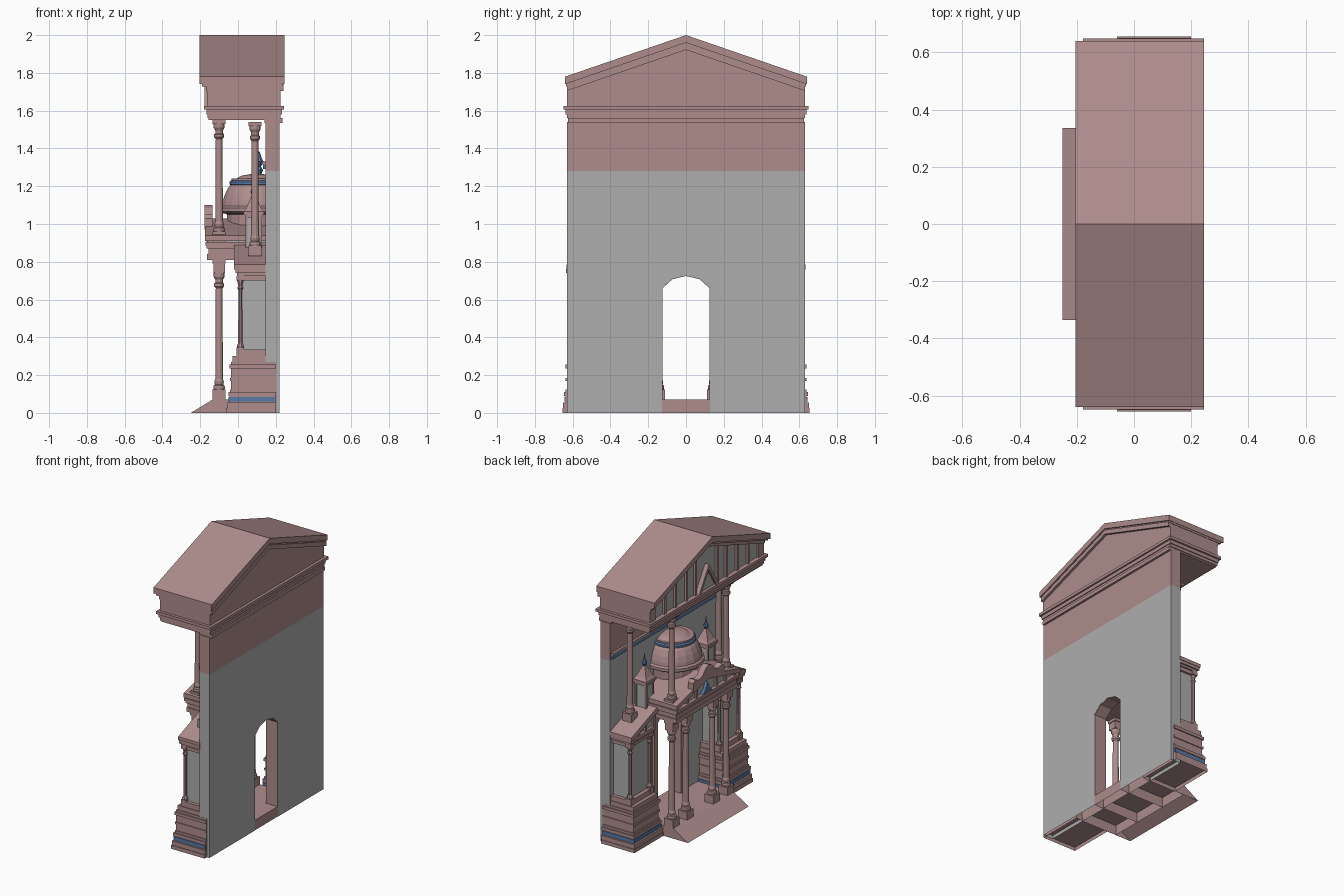
import bpy, bmesh, math
from mathutils import Matrix

if "Cube" in bpy.data.objects:
    bpy.data.objects.remove(bpy.data.objects["Cube"])


def material(name, rgb):
    m = bpy.data.materials.new(name)
    m.diffuse_color = (*rgb, 1)
    m.use_nodes = True
    m.node_tree.nodes["Principled BSDF"].inputs["Base Color"].default_value = m.diffuse_color
    return m


PINK = material("rose_stone", (0.425, 0.265, 0.265))
BLUE = material("blue_glaze", (0.1, 0.19, 0.38))
GREY = material("grey_stone", (0.42, 0.42, 0.42))


def finish(name, bm, mat):
    # Undersides on the ground are left open
    bmesh.ops.recalc_face_normals(bm, faces=bm.faces)
    ground = [f for f in bm.faces if all(v.co.z < 1e-4 for v in f.verts)]
    bmesh.ops.delete(bm, geom=ground, context="FACES_ONLY")
    me = bpy.data.meshes.new(name)
    bm.to_mesh(me)
    bm.free()
    ob = bpy.data.objects.new(name, me)
    bpy.context.collection.objects.link(ob)
    me.materials.append(mat)
    return ob


def add_box(bm, x0, x1, y0, y1, z0, z1):
    m = Matrix.Translation(((x0 + x1) / 2, (y0 + y1) / 2, (z0 + z1) / 2))
    bmesh.ops.create_cube(bm, size=1, matrix=m @ Matrix.Diagonal((x1 - x0, abs(y1 - y0), z1 - z0, 1)))


def box(name, x0, x1, y0, y1, z0, z1, mat=PINK):
    bm = bmesh.new()
    add_box(bm, x0, x1, y0, y1, z0, z1)
    return finish(name, bm, mat)


def stack(name, x0, x1, y0, y1, layers, mat=PINK, back=0):
    """Stepped moulding: each layer is (z0, z1, outward offset)."""
    bm = bmesh.new()
    for z0, z1, o in layers:
        add_box(bm, x0 - o, x1 + o * back, y0 - o, y1 + o, z0, z1)
    return finish(name, bm, mat)


def prism(name, pts, x0, x1, mat=PINK):
    """Extrude a (y, z) outline along x."""
    bm = bmesh.new()
    f = bm.faces.new([bm.verts.new((x0, y, z)) for y, z in pts])
    r = bmesh.ops.extrude_face_region(bm, geom=[f])
    bmesh.ops.translate(bm, verts=[v for v in r["geom"] if isinstance(v, bmesh.types.BMVert)], vec=(x1 - x0, 0, 0))
    return finish(name, bm, mat)


def lathe(name, prof, x, y, n=12, mat=PINK, cut_x=None, squares=()):
    """Revolve (r, z) points; squares adds (half width, z0, z1) slabs."""
    bm = bmesh.new()
    rings = [[bm.verts.new((x + r * math.cos(2 * math.pi * (i + .5) / n), y + r * math.sin(2 * math.pi * (i + .5) / n), z))
              for i in range(n)] for r, z in prof]
    for a, b in zip(rings, rings[1:]):
        for i in range(n):
            j = (i + 1) % n
            bm.faces.new((a[i], a[j], b[j], b[i]))
    bm.faces.new(rings[0])
    bm.faces.new(rings[-1])
    for h, z0, z1 in squares:
        add_box(bm, x - h, x + h, y - h, y + h, z0, z1)
    if cut_x is not None:
        bmesh.ops.bisect_plane(bm, geom=bm.verts[:] + bm.edges[:] + bm.faces[:], plane_co=(cut_x, 0, 0),
                               plane_no=(1, 0, 0), clear_outer=True)
    return finish(name, bm, mat)


def column(name, x, y, z0, z1, block, r=.02):
    """Round shaft on a square base; block is the capital block height."""
    c = z1 - block
    prof = [(r * 1.5, z0 + .055), (r * 1.6, z0 + .065), (r * 1.5, z0 + .075), (r * 1.15, z0 + .08), (r * 1.3, z0 + .095),
            (r * 1.05, z0 + .11), (r * .92, c - .08), (r * 1.35, c - .07), (r * 1.35, c - .055), (r * 1.05, c - .05),
            (r * 1.05, c - .035), (r * 1.5, c - .02), (r * 1.5, c)]
    return lathe(name, prof, x, y, squares=((r * 1.75, z0, z0 + .055), (r * 1.5, c, z1 - .02), (r * 1.75, z1 - .02, z1)))


def rake(name, w, eave, peak, t, x0, x1):
    """Sloping gable slab."""
    return prism(name, [(-w, eave), (0, peak), (w, eave), (w, eave - t), (0, peak - t), (-w, eave - t)], x0, x1)


def arch(w, top, z0):
    return [(w, z0), (w, top - .065), (w * .58, top - .018), (0, top), (-w * .58, top - .018), (-w, top - .065), (-w, z0)]


# Back wall with arched doorway
prism("back_wall", [(-.63, 0), (-.63, 1.28), (.63, 1.28), (.63, 0)] + arch(.128, .728, 0), .145, .22, GREY)
prism("door_lining", arch(.128, .728, .0) + arch(.125, .725, .0)[::-1], .14, .219)
prism("door_architrave", arch(.165, .768, .07) + arch(.125, .725, .07)[::-1], .128, .146)
box("upper_wall", .145, .22, -.63, .63, 1.28, 1.54)
box("blue_wall_band", .132, .146, -.62, .62, 1.29, 1.315, BLUE)
box("wall_band_ledge", .128, .146, -.62, .62, 1.315, 1.33)

# Porch floor with sloped front
box("porch_floor", -.13, .218, -.125, .125, 0, .07)
box("porch_platform", -.13, .15, -.335, .335, 0, .07)
bm = bmesh.new()
add_box(bm, -.25, -.13, -.335, .335, 0, .07)
for v in bm.verts:
    if v.co.x < -.2 and v.co.z > .05:
        v.co.x = -.135
finish("porch_ramp", bm, PINK)

# Top entablature, tympanum and roof
stack("top_entablature", -.155, .22, -.625, .625,
      [(1.55, 1.56, 0), (1.56, 1.58, .006), (1.58, 1.605, .012), (1.605, 1.625, .024)], back=1)
box("entablature_back_lip", .14, .235, -.625, .625, 1.535, 1.56)
gable = [(-.63, 1.62), (.63, 1.62), (.63, 1.72), (0, 1.94), (-.63, 1.72)]
prism("tympanum_core", gable, -.13, .225)
prism("tympanum_panel", [(-.6, 1.622), (.6, 1.622), (.6, 1.72), (0, 1.93), (-.6, 1.72)], -.148, -.13, GREY)
rake("main_roof", .64, 1.78, 2.0, .04, -.205, .245)
rake("roof_cornice", .635, 1.75, 1.968, .022, -.19, .236)
rake("roof_under_moulding", .63, 1.735, 1.952, .03, -.17, .242)
for s in (1, -1):
    for y, w in ((.6, .03), (.46, .01), (.34, .01), (.22, .01), (.12, .01)):
        box("tympanum_pilaster", -.163, -.13, s * y - w, s * y + w, 1.622, 1.925 - .345 * y)
prism("small_gable_panel", [(-.09, 1.625), (.09, 1.625), (0, 1.76)], -.16, -.14, GREY)
prism("small_gable_rake", [(-.11, 1.625), (0, 1.80), (.11, 1.625), (.085, 1.625), (0, 1.765), (-.085, 1.625)], -.178, -.14)

# Porch entablature and pediment
stack("porch_entablature", -.155, .146, -.33, .33,
      [(.81, .84, .008), (.84, .87, .002), (.87, .885, .012), (.885, .905, .018)])
prism("porch_tympanum", [(-.32, .9), (.32, .9), (.32, .92), (0, 1.01), (-.32, .92)], -.148, .146, GREY)
rake("porch_roof", .35, .94, 1.03, .03, -.175, .146)
for s in (1, -1):
    for y in (.31, .21, .11):
        box("porch_pilaster", -.162, -.14, s * y - .01, s * y + .01, .9, 1.0 - .25 * y)
    # Raised scroll pieces either side of the porch peak
    prism("porch_crest", [(s * y, z) for y, z in ((0, 1.01), (0, 1.1), (.035, 1.085), (.07, 1.045), (.11, 1.035),
                                                 (.15, 1.05), (.17, 1.03), (.17, .97))], -.177, -.135)
prism("blue_porch_ornament", [(-.05, .905), (.05, .905), (.025, .93), (0, .975), (-.025, .93)], -.168, -.13, BLUE)

# Columns of the porch and the upper storey
for s in (1, -1):
    for y in (.3, .146):
        column("porch_column", -.1, s * y, .07, .81, .07)
    column("upper_front_column", -.1, s * .3, .905, 1.55, .02)
    column("upper_side_column", .09, s * .49, .83, 1.54, .02)

# Side wings: pedestal, cell, corner columns, half pediment, turret
for s in (1, -1):
    y0, y1 = sorted((s * .36, s * .625))
    stack("wing_pedestal", -.03, .2, y0, y1,
          [(0, .025, .03), (.025, .055, .026), (.055, .09, .014), (.09, .11, .02), (.11, .125, .012), (.125, .17, .006),
           (.17, .185, .012), (.185, .235, .006), (.235, .255, .014), (.255, .27, .006)])
    stack("wing_pedestal_blue_band", -.03, .195, y0, y1, [(.06, .085, .019)], BLUE)
    box("pedestal_top", -.03, .146, y0, y1, .27, .3)
    box("wing_base", -.005, .146, y0 + .005, y1 - .005, .3, .335)
    box("wing_cell", .022, .146, y0 + .03, y1 - .03, .33, .72, GREY)
    for y in (.385, .6):
        lathe("wing_column", [(.018, .34), (.02, .355), (.012, .37), (.011, .65), (.017, .66), (.012, .675),
                              (.02, .71)], .012, s * y, 8, squares=((.02, .3, .345), (.02, .7, .725)))
    stack("wing_entablature", .0, .146, y0 + .005, y1 - .01,
          [(.7, .725, -.005), (.725, .74, .004), (.74, .765, .014)])
    prism("wing_tympanum", [(s * y, z) for y, z in ((.61, .76), (.34, .76), (.34, .81), (.06, .81), (.06, .97),
                                                   (.61, .77))], .005, .146, GREY)
    prism("wing_roof", [(s * y, z) for y, z in ((.632, .76), (.632, .785), (.05, 1.0), (.05, .965), (.6, .76))],
          -.02, .146)
    for y, t in ((.36, .86), (.45, .83), (.53, .8)):
        box("wing_pilaster", -.008, .02, s * y - .01, s * y + .01, .76, t)
    # Turret with pyramid roof and blue finial
    ty = s * .34
    box("turret_body", .044, .122, ty - .039, ty + .039, .86, 1.05, GREY)
    for x in (.045, .121):
        for d in (-.038, .038):
            box("turret_corner", x - .006, x + .006, ty + d - .006, ty + d + .006, .86, 1.05)
    lathe("turret_roof", [(.075, 1.065), (.055, 1.085), (.018, 1.145), (.012, 1.155)], .083, ty, 4,
          squares=((.047, 1.035, 1.05), (.054, 1.05, 1.067)))
    lathe("turret_finial", [(.008, 1.15), (.018, 1.17), (.012, 1.19), (.006, 1.2), (.002, 1.235)], .083, ty, 8, BLUE)

# Central dome on a drum, cut flush with the wall
lathe("dome_drum", [(.16, .9), (.16, 1.05), (.18, 1.06)], .1, 0, 16, PINK, .15)
lathe("dome", [(.185, 1.055), (.2, 1.065), (.2, 1.085), (.187, 1.095), (.183, 1.12), (.172, 1.155), (.155, 1.19),
               (.135, 1.215), (.135, 1.24), (.11, 1.24), (.085, 1.255), (.03, 1.265)], .1, 0, 20, PINK, .15)
lathe("dome_blue_ring", [(.142, 1.205), (.148, 1.21), (.148, 1.222), (.14, 1.23)], .1, 0, 20, BLUE, .15)
lathe("dome_finial", [(.012, 1.26), (.022, 1.285), (.01, 1.305), (.026, 1.33), (.015, 1.35), (.002, 1.385)], .112, 0, 8, BLUE)
